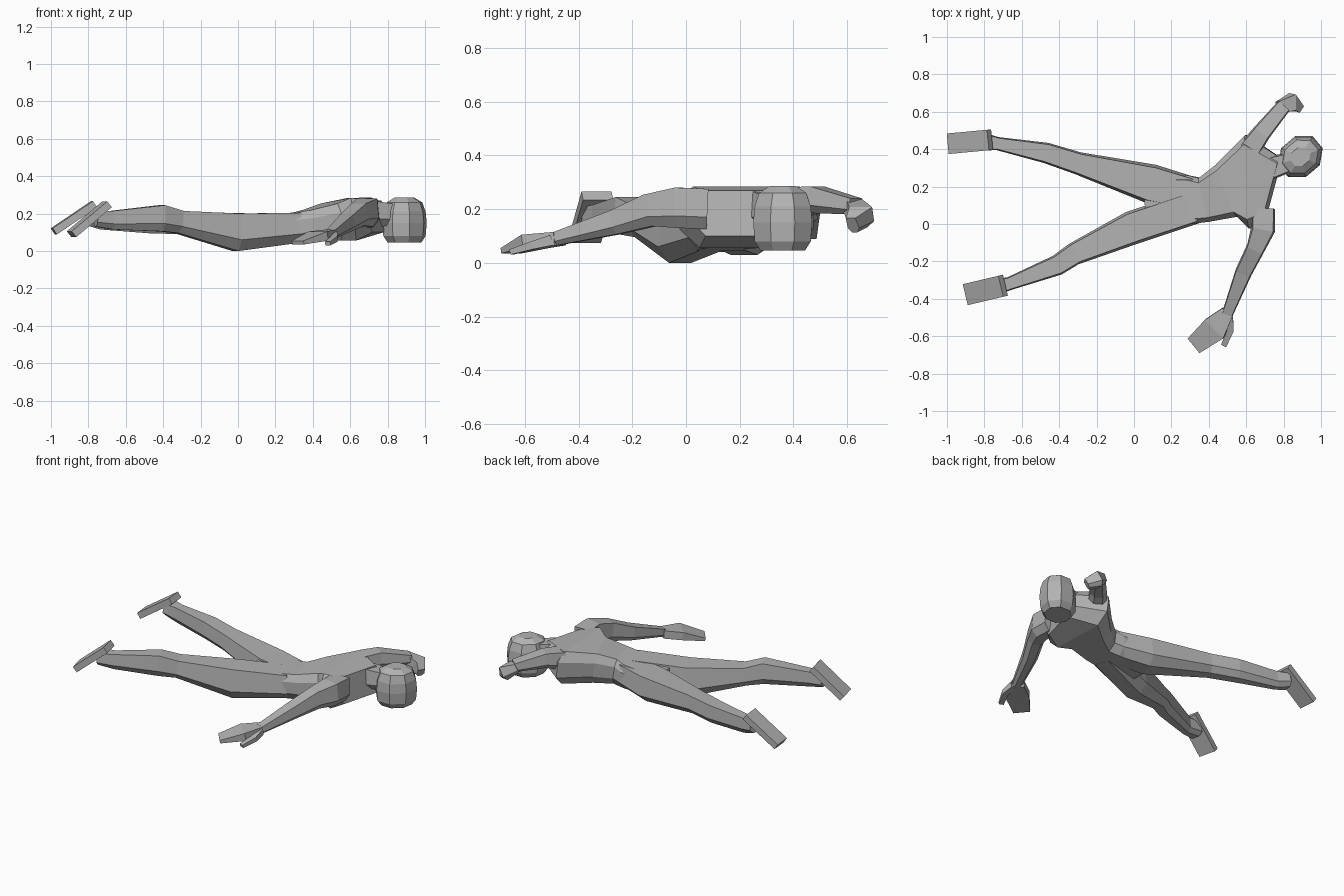
import bpy
import bmesh
import math
from mathutils import Matrix, Vector

if "Cube" in bpy.data.objects:
    bpy.data.objects.remove(bpy.data.objects["Cube"], do_unlink=True)

grey = bpy.data.materials.new("plain grey")
grey.use_nodes = True
colour = (0.45, 0.45, 0.45, 1)
grey.diffuse_color = colour
grey.node_tree.nodes["Principled BSDF"].inputs["Base Color"].default_value = colour

# Cross-sections, as fractions of the half width and half height
LIMB = [(-0.5, -1), (0.5, -1), (1, -0.4), (0.85, 1), (-0.85, 1), (-1, -0.4)]
BODY = [(-0.7, -1), (0.7, -1), (1, -0.4), (1, 0.5), (0.8, 1), (-0.8, 1), (-1, 0.5), (-1, -0.4)]
SLAB = [(-1, -1), (1, -1), (1, 1), (-1, 1)]


def bridge(name, rings):
    """Skin a list of equal rings, close both ends and make a flat-shaded object."""
    bm = bmesh.new()
    loops = [[bm.verts.new(point) for point in ring] for ring in rings]
    for lower, upper in zip(loops, loops[1:]):
        for i in range(len(lower)):
            bm.faces.new((lower[i - 1], lower[i], upper[i], upper[i - 1]))
    bm.faces.new(loops[0])
    bm.faces.new(loops[-1])
    bmesh.ops.recalc_face_normals(bm, faces=bm.faces)
    mesh = bpy.data.meshes.new(name)
    bm.to_mesh(mesh)
    bm.free()
    mesh.materials.append(grey)
    obj = bpy.data.objects.new(name, mesh)
    bpy.context.collection.objects.link(obj)


def sample(sizes, fraction):
    """Blend evenly spaced (width, height) pairs along a path."""
    position = fraction * (len(sizes) - 1)
    index = min(int(position), len(sizes) - 2)
    start, end = Vector(sizes[index]), Vector(sizes[index + 1])
    return start.lerp(end, position - index)


def sweep(name, shape, path, sizes):
    """Carry a cross-section along a path, square to it, with changing size."""
    points = [Vector(point) for point in path]
    last = len(points) - 1
    rings = []
    for i, centre in enumerate(points):
        along = (points[min(i + 1, last)] - points[max(i - 1, 0)]).normalized()
        across = Vector((-along.y, along.x, 0)).normalized()
        up = along.cross(across)
        width, height = sample(sizes, i / last)
        rings.append([centre + across * (u * width / 2) + up * (v * height / 2)
                      for u, v in shape])
    bridge(name, rings)


# Torso from hips to shoulders, then the neck
sweep("torso", BODY,
      [(0.06, 0.11, 0.115), (0.3, 0.13, 0.125), (0.38, 0.13, 0.135),
       (0.5, 0.18, 0.155), (0.61, 0.225, 0.17), (0.74, 0.19, 0.185)],
      [(0.34, 0.15), (0.26, 0.16), (0.24, 0.17), (0.3, 0.2), (0.5, 0.23), (0.34, 0.17)])
sweep("neck", LIMB, [(0.7, 0.29, 0.2), (0.86, 0.34, 0.19)], [(0.13, 0.14), (0.1, 0.11)])

# Legs from ankle to hip
sweep("left_leg", LIMB,
      [(-0.81, 0.44, 0.18), (-0.73, 0.43, 0.165), (-0.47, 0.38, 0.155),
       (-0.3, 0.325, 0.15), (0.09, 0.215, 0.115), (0.3, 0.165, 0.125)],
      [(0.1, 0.08), (0.07, 0.1), (0.11, 0.12), (0.12, 0.12), (0.21, 0.17), (0.18, 0.15)])
sweep("right_leg", LIMB,
      [(-0.76, -0.34, 0.17), (-0.67, -0.32, 0.165), (-0.41, -0.22, 0.175),
       (-0.32, -0.16, 0.155), (-0.01, -0.02, 0.1), (0.32, 0.09, 0.125)],
      [(0.1, 0.08), (0.07, 0.1), (0.11, 0.14), (0.12, 0.12), (0.18, 0.2), (0.18, 0.16)])

# Feet as sloping slabs with the soles turned up
sweep("left_foot", SLAB, [(-0.985, 0.43, 0.105), (-0.77, 0.45, 0.25)], [(0.11, 0.04)] * 2)
sweep("right_foot", SLAB, [(-0.89, -0.375, 0.09), (-0.7, -0.33, 0.25)], [(0.115, 0.04)] * 2)

# Arms from shoulder to wrist
sweep("left_arm", LIMB,
      [(0.62, 0.4, 0.22), (0.68, 0.485, 0.235), (0.8, 0.63, 0.21)],
      [(0.12, 0.12), (0.1, 0.1), (0.08, 0.06)])
sweep("right_arm", LIMB,
      [(0.69, 0.08, 0.2), (0.69, -0.03, 0.205), (0.65, -0.13, 0.195),
       (0.585, -0.26, 0.15), (0.5, -0.48, 0.09)],
      [(0.13, 0.15), (0.13, 0.15), (0.1, 0.12), (0.09, 0.09), (0.06, 0.05)])

# Hands
sweep("left_hand", LIMB,
      [(0.78, 0.62, 0.21), (0.84, 0.65, 0.17), (0.885, 0.62, 0.14)],
      [(0.08, 0.06), (0.1, 0.09), (0.05, 0.06)])
sweep("right_hand", SLAB,
      [(0.5, -0.47, 0.09), (0.43, -0.56, 0.08), (0.32, -0.65, 0.045)],
      [(0.07, 0.05), (0.14, 0.05), (0.1, 0.02)])
sweep("right_thumb", SLAB,
      [(0.51, -0.5, 0.085), (0.515, -0.57, 0.065), (0.48, -0.65, 0.04)],
      [(0.04, 0.04), (0.03, 0.02)])

# Head as stacked eight-sided rings, longer towards the crown: (height, scale)
head_centre = Vector((0.89, 0.36, 0))
crown_turn = Matrix.Rotation(math.radians(40), 3, "Z")
head_rings = []
for height, scale in [(0.045, 0.75), (0.08, 0.95), (0.15, 1), (0.21, 0.95), (0.26, 0.8), (0.285, 0.45)]:
    ring = []
    for side in range(8):
        angle = math.pi * (side + 0.5) / 4
        offset = Vector((0.13 * math.cos(angle), 0.11 * math.sin(angle), 0)) * scale
        ring.append(head_centre + crown_turn @ offset + Vector((0, 0, height)))
    head_rings.append(ring)
bridge("head", head_rings)
